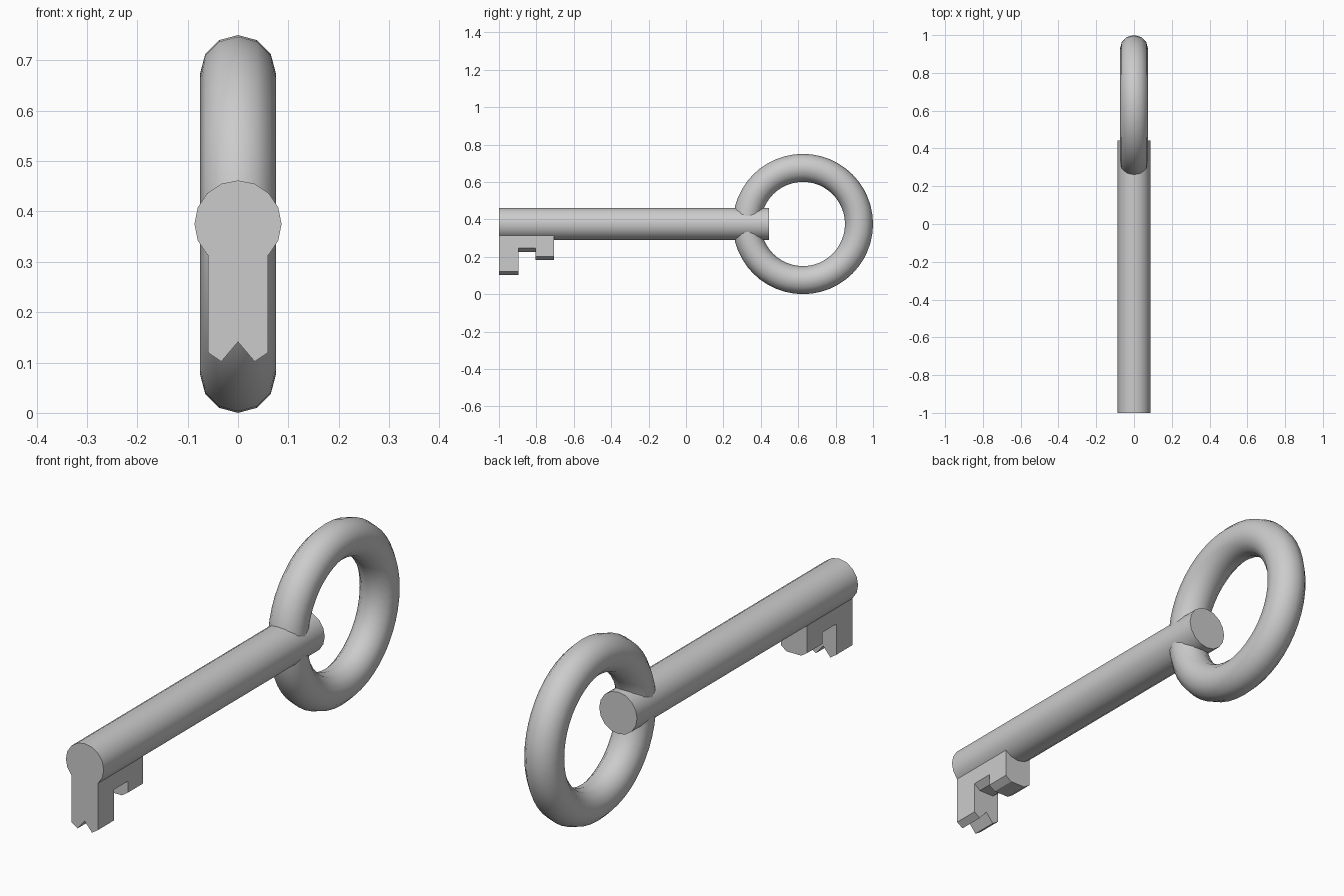
import bpy
import bmesh
import math

cube = bpy.data.objects.get("Cube")
if cube:
    bpy.data.objects.remove(cube, do_unlink=True)

metal = bpy.data.materials.new("grey_metal")
metal.use_nodes = True
GREY = (0.6, 0.6, 0.6, 1)
metal.diffuse_color = GREY
metal.node_tree.nodes["Principled BSDF"].inputs["Base Color"].default_value = GREY

AXIS_Z = 0.375  # height of the shaft axis and ring centre


def finish(obj, name, angle=None):
    obj.name = name
    obj.data.materials.clear()
    obj.data.materials.append(metal)
    if angle:
        bpy.ops.object.shade_smooth_by_angle(angle=math.radians(angle))


def extruded_tooth(name, profile, y0, y1):
    """Extrude an x-z outline from y0 to y1."""
    bm = bmesh.new()
    face = bm.faces.new([bm.verts.new((x, y0, z)) for x, z in profile])
    new = bmesh.ops.extrude_face_region(bm, geom=[face])["geom"]
    moved = [v for v in new if isinstance(v, bmesh.types.BMVert)]
    bmesh.ops.translate(bm, verts=moved, vec=(0, y1 - y0, 0))
    bmesh.ops.recalc_face_normals(bm, faces=bm.faces)
    mesh = bpy.data.meshes.new(name)
    bm.to_mesh(mesh)
    bm.free()
    obj = bpy.data.objects.new(name, mesh)
    bpy.context.collection.objects.link(obj)
    finish(obj, name)


# Ring handle, standing in the y-z plane
bpy.ops.mesh.primitive_torus_add(
    major_radius=0.3, minor_radius=0.075, major_segments=48, minor_segments=12,
    location=(0, 0.625, AXIS_Z), rotation=(0, math.pi / 2, 0))
finish(bpy.context.object, "ring_handle", 35)

# Round shaft along y
FRONT, BACK = -1.0, 0.443
bpy.ops.mesh.primitive_cylinder_add(
    vertices=16, radius=0.0865, depth=BACK - FRONT,
    location=(0, (FRONT + BACK) / 2, AXIS_Z), rotation=(math.pi / 2, 0, 0))
finish(bpy.context.object, "shaft", 35)

# Bit: notched front tooth, short bridge and chamfered rear tooth
W, IN, TOP = 0.06, 0.033, 0.36


def outline(side_z, low_z, notch=()):
    return [(-W, TOP), (-W, side_z), (-IN, low_z), *notch,
            (IN, low_z), (W, side_z), (W, TOP)]


extruded_tooth("front_tooth", outline(0.12, 0.102, [(0, 0.141)]), FRONT, -0.895)
extruded_tooth("bit_bridge", outline(0.247, 0.225), -0.895, -0.805)
extruded_tooth("rear_tooth", outline(0.2, 0.182), -0.805, -0.705)
